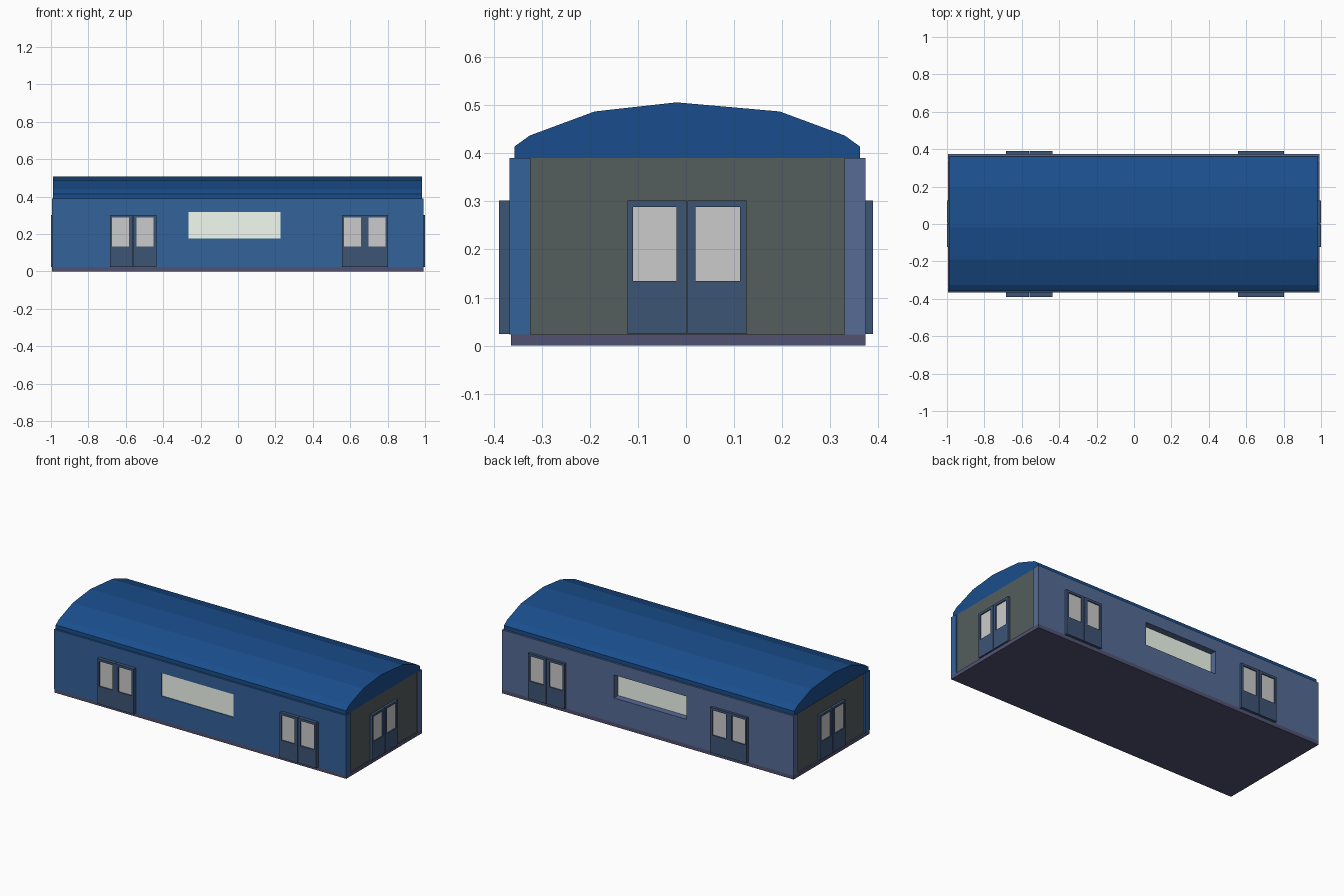
import bpy, bmesh

if "Cube" in bpy.data.objects:
    bpy.data.objects.remove(bpy.data.objects["Cube"])


def material(name, rgb):
    """Material from display colour values, converted to linear."""
    m = bpy.data.materials.new(name)
    m.diffuse_color = (*(((c + 0.055) / 1.055) ** 2.4 for c in rgb), 1)
    m.use_nodes = True
    m.node_tree.nodes["Principled BSDF"].inputs["Base Color"].default_value = m.diffuse_color
    return m


ROOF = material("roof_blue", (0.10, 0.305, 0.55))
FRONT = material("wall_blue", (0.20, 0.385, 0.605))
BACK = material("wall_slate", (0.335, 0.42, 0.59))
END = material("end_grey", (0.33, 0.365, 0.365))
DOOR = material("door_blue", (0.24, 0.33, 0.46))
FLOOR = material("floor_slate", (0.32, 0.32, 0.45))
GLASS = material("window_glass", (0.945, 0.985, 0.94))


def finish(bm, name, mat):
    bmesh.ops.recalc_face_normals(bm, faces=bm.faces)
    me = bpy.data.meshes.new(name)
    bm.to_mesh(me)
    bm.free()
    if mat:
        me.materials.append(mat)
    ob = bpy.data.objects.new(name, me)
    bpy.context.collection.objects.link(ob)


def extrude(bm, faces, offset):
    new = bmesh.ops.extrude_face_region(bm, geom=faces)["geom"]
    verts = [g for g in new if isinstance(g, bmesh.types.BMVert)]
    bmesh.ops.translate(bm, verts=verts, vec=offset)


def panel(name, mat, axis, rect, d0, d1, hole=None):
    """Upright slab from depth d0 to d1 along axis; rect and hole are (u0, u1, z0, z1)."""
    bm = bmesh.new()

    def ring(r):
        u0, u1, z0, z1 = r
        return [bm.verts.new((u, d0, z) if axis == 1 else (d0, u, z))
                for u, z in ((u0, z0), (u1, z0), (u1, z1), (u0, z1))]
    a = ring(rect)
    if hole:
        b = ring(hole)
        faces = [bm.faces.new((a[i], a[(i + 1) % 4], b[(i + 1) % 4], b[i])) for i in range(4)]
    else:
        faces = [bm.faces.new(a)]
    extrude(bm, faces, (0, d1 - d0, 0) if axis == 1 else (d1 - d0, 0, 0))
    finish(bm, name, mat)


def double_door(name, axis, u0, u1, inner, outer):
    """Pair of leaves, each a frame around a slightly recessed grey pane."""
    mid = (u0 + u1) / 2
    step = 0.007 if outer > 0 else -0.007
    for tag, a, b, ha, hb in (("left", u0, mid - 0.001, u0 + 0.012, mid - 0.022),
                              ("right", mid + 0.001, u1, mid + 0.018, u1 - 0.014)):
        hole = (ha, hb, 0.134, 0.288)
        panel(f"{name}_{tag}_leaf", DOOR, axis, (a, b, 0.024, 0.302), inner, outer, hole)
        panel(f"{name}_{tag}_pane", None, axis, hole, inner, outer - step)


# Floor slab
panel("floor", FLOOR, 1, (-0.994, 0.991, 0.0, 0.023), -0.364, 0.373)

# Side walls with a long window opening
wall, opening = (-0.994, 0.991, 0.023, 0.39), (-0.265, 0.228, 0.175, 0.316)
panel("front_wall", FRONT, 1, wall, -0.323, -0.367, opening)
panel("back_wall", BACK, 1, wall, 0.33, 0.373, opening)
panel("front_window", GLASS, 1, opening, -0.330, -0.362)
panel("back_window", GLASS, 1, opening, 0.325, 0.333)

# End walls, set in slightly between the side walls
for side, s in (("left", -1), ("right", 1)):
    panel(f"{side}_end_wall", END, 0, (-0.323, 0.33, 0.023, 0.39), s * 0.94, s * 0.985)
    double_door(f"{side}_end_door", 0, -0.122, 0.126, s * 0.96, s * 1.0)

# Side doors
for face, s in (("front", -1), ("back", 1)):
    for place, u in (("left", -0.685), ("right", 0.555)):
        double_door(f"{face}_{place}_door", 1, u, u + 0.248, s * 0.35, s * 0.389)

# Faceted arched roof
profile = [(-0.357, 0.388), (-0.357, 0.414), (-0.325, 0.437), (-0.19, 0.487), (-0.02, 0.506),
           (0.195, 0.487), (0.33, 0.437), (0.362, 0.414), (0.362, 0.388)]
bm = bmesh.new()
extrude(bm, [bm.faces.new([bm.verts.new((-0.99, y, z)) for y, z in profile])], (1.975, 0, 0))
finish(bm, "roof", ROOF)
